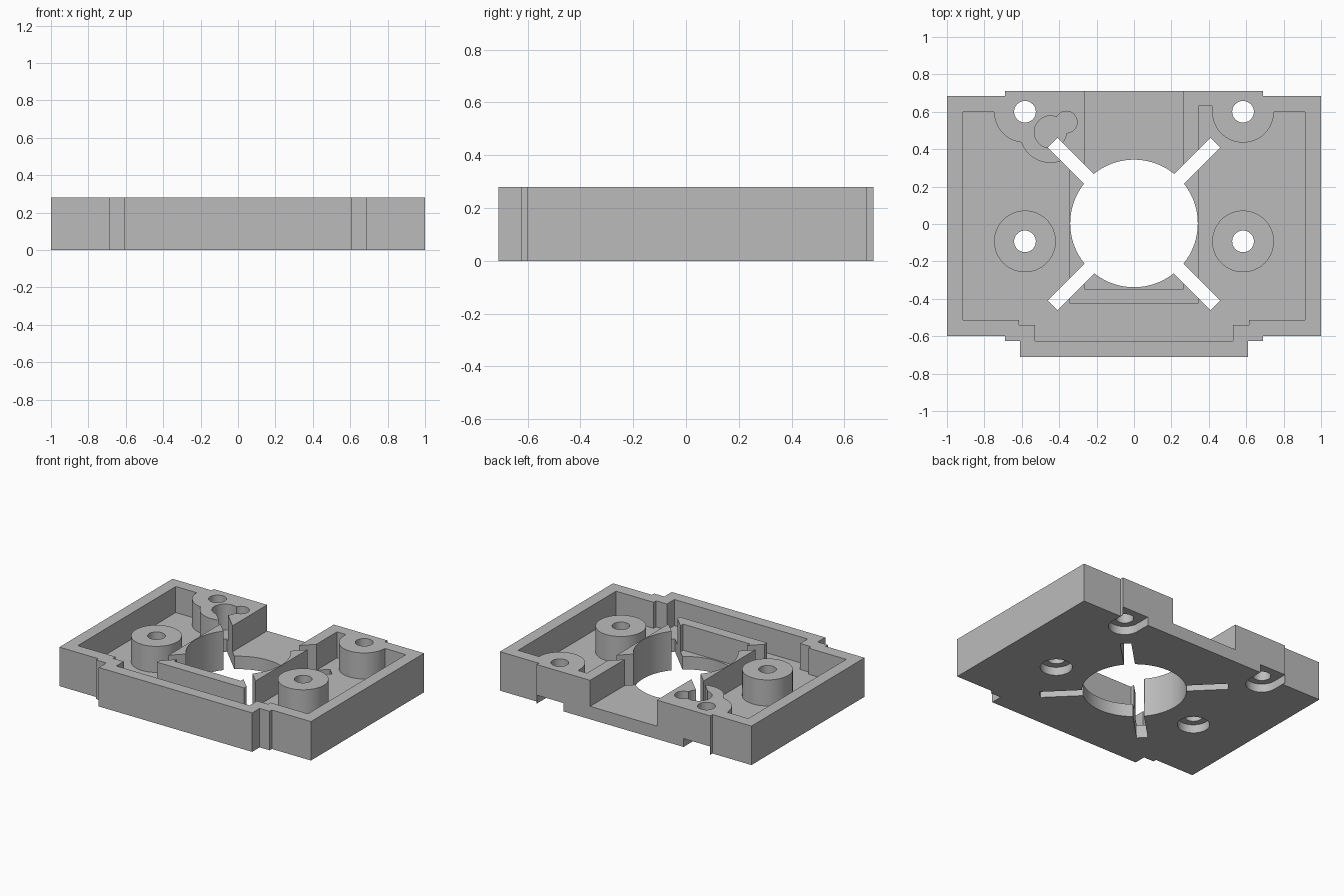
import bpy, bmesh, math
from mathutils import Matrix, Vector

cube = bpy.data.objects.get("Cube")
if cube:
    bpy.data.objects.remove(cube, do_unlink=True)

HEIGHT, FLOOR, NUT = 0.28, 0.093, 0.06
HOLE_R, BOSS_R, NUT_R = 0.058, 0.165, 0.105
SCREWS = [(s * 0.583, y) for s in (-1, 1) for y in (-0.093, 0.6)]


def prism(name, points, z0, z1):
    """Extrude a flat outline between two heights."""
    bm = bmesh.new()
    face = bm.faces.new([bm.verts.new((x, y, z0)) for x, y in points])
    side = bmesh.ops.extrude_face_region(bm, geom=[face])
    top = [v for v in side["geom"] if isinstance(v, bmesh.types.BMVert)]
    bmesh.ops.translate(bm, verts=top, vec=(0, 0, z1 - z0))
    bmesh.ops.recalc_face_normals(bm, faces=bm.faces)
    mesh = bpy.data.meshes.new(name)
    bm.to_mesh(mesh)
    bm.free()
    obj = bpy.data.objects.new(name, mesh)
    bpy.context.collection.objects.link(obj)
    return obj


def box(name, x0, x1, y0, y1, z0, z1):
    return prism(name, [(x0, y0), (x1, y0), (x1, y1), (x0, y1)], z0, z1)


def disc(name, x, y, r, z0, z1, sides=64):
    ring = [math.tau * i / sides for i in range(sides)]
    return prism(name, [(x + r * math.cos(a), y + r * math.sin(a)) for a in ring], z0, z1)


def mirrored(half):
    """Complete a right-half outline with its left half."""
    return half + [(-x, y) for x, y in reversed(half)]


def cut(target, cutter):
    """Subtract the cutter and throw it away."""
    mod = target.modifiers.new("cut", "BOOLEAN")
    mod.operation, mod.solver, mod.object = "DIFFERENCE", "EXACT", cutter
    bpy.context.view_layer.update()
    graph = bpy.context.evaluated_depsgraph_get()
    mesh = bpy.data.meshes.new_from_object(target.evaluated_get(graph))
    target.modifiers.clear()
    target.data = mesh
    bpy.data.objects.remove(cutter, do_unlink=True)


# Stepped outer block
tray = prism("mounting_tray", mirrored([
    (0.61, -0.71), (0.61, -0.625), (0.69, -0.625), (0.69, -0.6), (1, -0.6),
    (1, 0.685), (0.69, 0.685), (0.69, 0.71)]), 0, HEIGHT)

# Cavity, leaving the bosses and the central frame standing
cavity = prism("cavity", [
    (-0.915, 0.6), (-0.915, -0.512), (-0.615, -0.512), (-0.615, -0.54),
    (-0.53, -0.54), (-0.53, -0.625), (0.53, -0.625), (0.53, -0.54),
    (0.615, -0.54), (0.615, -0.512), (0.915, -0.512), (0.915, 0.6),
    (0.417, 0.6), (0.417, 0.63), (0.3, 0.63), (0.3, 0.6)], FLOOR, 0.4)
for x, y in SCREWS:
    cut(cavity, disc("boss", x, y, BOSS_R, 0, 0.5))
cut(cavity, disc("key_boss", -0.447, 0.492, BOSS_R, 0, 0.5))
cut(cavity, box("corner_fill", -0.583, -0.3, 0.492, 0.8, 0, 0.5))
cut(cavity, box("frame", -0.346, 0.346, -0.425, 0.9, 0, 0.5))
cut(tray, cavity)

# Open channel and the round central opening
cut(tray, box("channel", -0.265, 0.265, -0.347, 0.9, FLOOR, 0.5))
cut(tray, disc("opening", 0, 0.003, 0.341, -0.2, 0.6, 96))

# Four diagonal slots
for i in range(4):
    slot = box("slot", 0.2, 0.615, -0.036, 0.036, -0.1, 0.55)
    slot.data.transform(Matrix.Rotation(math.radians(45 + 90 * i), 4, "Z"))
    cut(tray, slot)

# Screw holes with round recesses underneath; rear recesses open backwards
for x, y in SCREWS:
    cut(tray, disc("screw_hole", x, y, HOLE_R, -0.15, 0.45, 40))
    if y > 0:
        half = [math.pi * (1 + i / 24) for i in range(25)]
        recess = [(x + NUT_R * math.cos(a), y + NUT_R * math.sin(a)) for a in half]
        recess += [(x + NUT_R, 0.8), (x - NUT_R, 0.8)]
        cut(tray, prism("rear_recess", recess, -0.12, NUT))
    else:
        cut(tray, disc("recess", x, y, NUT_R, -0.12, NUT, 48))

# Key-shaped pocket in the left-hand rear boss
cut(tray, disc("pocket_large", -0.447, 0.492, 0.086, FLOOR, 0.42, 48))
cut(tray, disc("pocket_small", -0.362, 0.545, HOLE_R, FLOOR, 0.44, 40))

# Single grey material
grey = bpy.data.materials.new("plain_grey")
grey.use_nodes = True
color = (0.5, 0.5, 0.5, 1)
grey.diffuse_color = color
grey.node_tree.nodes["Principled BSDF"].inputs["Base Color"].default_value = color
tray.data.materials.clear()
tray.data.materials.append(grey)
for poly in tray.data.polygons:
    poly.material_index = 0

bpy.ops.object.select_all(action="DESELECT")
tray.select_set(True)
bpy.context.view_layer.objects.active = tray
bpy.ops.object.shade_smooth_by_angle(angle=math.radians(30))
